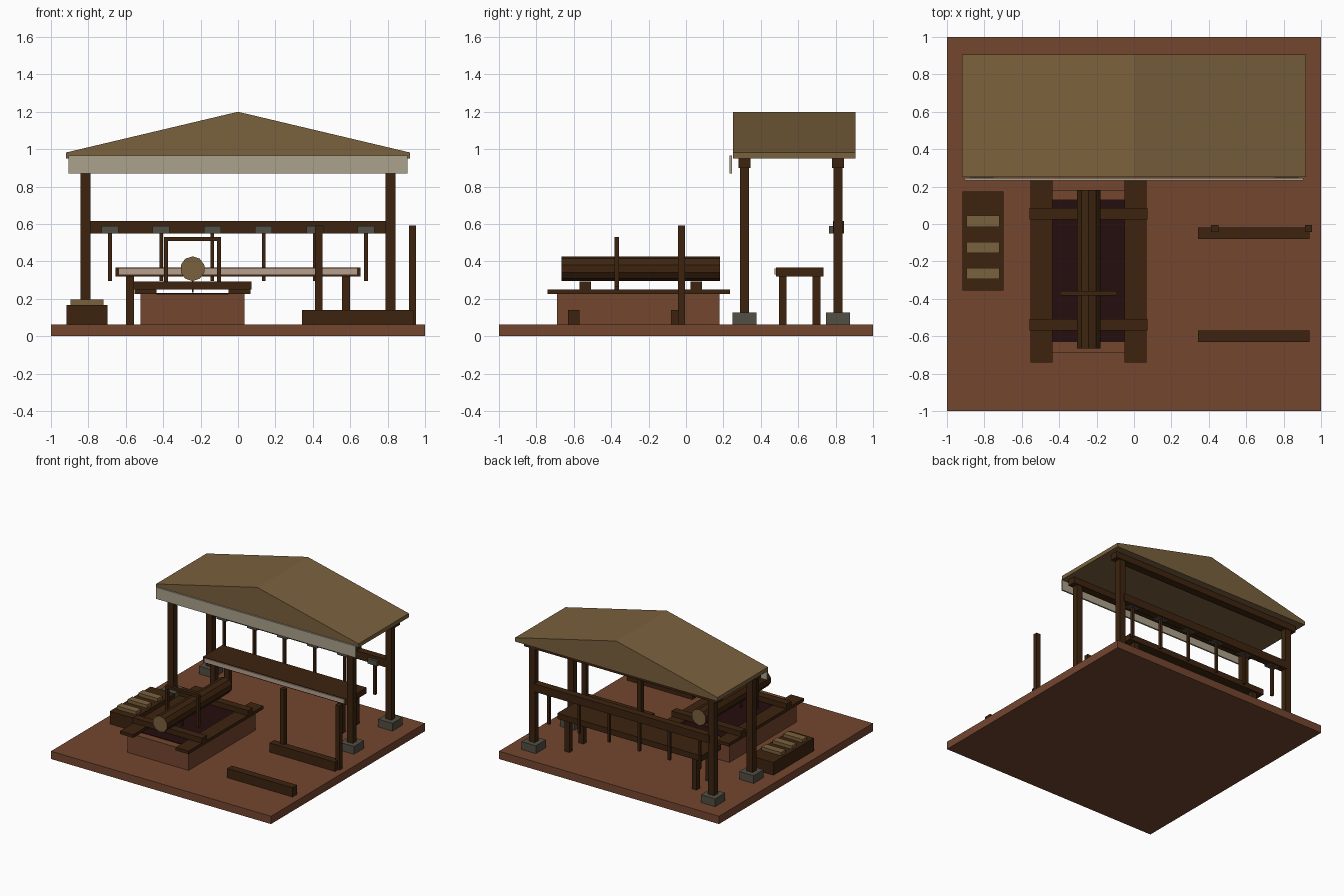
import bpy, bmesh, math
from mathutils import Matrix

cube = bpy.data.objects.get("Cube")
if cube:
    bpy.data.objects.remove(cube, do_unlink=True)


def material(name, r, g, b):
    """Flat material from 0-255 display values, stored as linear."""
    lin = [((c / 255 + 0.055) / 1.055) ** 2.4 for c in (r, g, b)] + [1]
    m = bpy.data.materials.new(name)
    m.use_nodes = True
    m.diffuse_color = lin
    m.node_tree.nodes["Principled BSDF"].inputs["Base Color"].default_value = lin
    return m


clay = material("red clay", 116, 70, 47)
wood = material("dark wood", 61, 36, 15)
tan = material("tan timber", 122, 97, 61)
stone = material("grey stone", 82, 78, 68)
cloth = material("pale cloth", 172, 162, 140)
steel = material("pale strip", 182, 160, 143)
soot = material("dark pit", 37, 13, 15)


def finish(name, bm, *mats):
    bmesh.ops.recalc_face_normals(bm, faces=bm.faces)
    mesh = bpy.data.meshes.new(name)
    bm.to_mesh(mesh)
    bm.free()
    for m in mats:
        mesh.materials.append(m)
    obj = bpy.data.objects.new(name, mesh)
    bpy.context.scene.collection.objects.link(obj)
    return obj


def box(name, mat, x, y, z):
    """Box spanning the given (low, high) range on each axis."""
    bm = bmesh.new()
    mid = [(a + b) / 2 for a, b in (x, y, z)]
    size = [b - a for a, b in (x, y, z)]
    mtx = Matrix.Translation(mid) @ Matrix.Diagonal((*size, 1))
    bmesh.ops.create_cube(bm, size=1, matrix=mtx)
    return finish(name, bm, mat)


def span(c, width):
    return (c - width / 2, c + width / 2)


G = 0.064  # ground level on top of the slab
box("ground_slab", clay, (-1, 1), (-1, 1), (0, G))

# Roof: closed gable prism with a short vertical eave
bm = bmesh.new()
profile = [(-0.92, 0.95), (0.92, 0.95), (0.92, 0.982), (0, 1.2), (-0.92, 0.982)]
face = bm.faces.new([bm.verts.new((x, 0.25, z)) for x, z in profile])
ext = bmesh.ops.extrude_face_region(bm, geom=[face])
bmesh.ops.translate(bm, vec=(0, 0.655, 0),
                    verts=[v for v in ext["geom"] if isinstance(v, bmesh.types.BMVert)])
finish("roof", bm, tan)
box("roof_valance", cloth, (-0.907, 0.907), (0.232, 0.245), (0.87, 0.965))

# Posts, stone footings and top beams
for row, y in (("front", 0.313), ("rear", 0.813)):
    box(row + "_beam", wood, (-0.88, 0.88), span(y, 0.064), (0.9, 0.95))
    for side, x in (("right", -0.815), ("left", 0.815)):
        box(f"{row}_{side}_post", wood, span(x, 0.054), span(y, 0.05), (G, 0.95))
        box(f"{row}_{side}_footing", stone, span(x, 0.13), span(y, 0.13), (G, 0.128))

# Tool rail with hanging tools
box("tool_rail", wood, (-0.8, 0.8), (0.786, 0.845), (0.55, 0.615))
for i in range(6):
    x = (i - 2.5) * 0.274
    box(f"tool_head_{i + 1}", stone, span(x, 0.09), (0.765, 0.83), (0.549, 0.59))
    box(f"tool_handle_{i + 1}", wood, span(x, 0.02), span(0.8, 0.02), (0.295, 0.55))

# Workbench
box("bench_top", wood, (-0.655, 0.655), (0.48, 0.735), (0.32, 0.367))
box("bench_edge_strip", steel, (-0.635, 0.635), (0.472, 0.48), (0.33, 0.362))
for x in (-0.578, 0.578):
    for y in (0.517, 0.698):
        box("bench_leg", wood, span(x, 0.044), span(y, 0.042), (G, 0.32))

# Saw pit with its planks and cross bearers
PX = -0.243
box("pit_wall", clay, span(PX, 0.555), (-0.69, 0.18), (G, 0.225))
box("pit_opening", soot, span(PX, 0.44), (-0.63, 0.13), (0.224, 0.23))
for x in (PX - 0.252, PX + 0.252):
    box("pit_plank", wood, span(x, 0.118), (-0.74, 0.235), (0.225, 0.25))
for y in (-0.538, 0.055):
    box("cross_bearer", wood, span(PX, 0.632), span(y, 0.062), (0.25, 0.293))

# Log with cut ends
bm = bmesh.new()
mtx = Matrix.Translation((PX, -0.242, 0.361)) @ Matrix.Rotation(math.pi / 2, 4, "X")
bmesh.ops.create_cone(bm, cap_ends=True, segments=10, radius1=0.066, radius2=0.066,
                      depth=0.845, matrix=mtx)
bm.normal_update()
for f in bm.faces:
    f.material_index = 1 if abs(f.normal.y) > 0.9 else 0
finish("log", bm, wood, tan)

# Frame saw straddling the log
SY = span(-0.37, 0.026)
box("saw_top_bar", wood, span(PX, 0.305), SY, (0.508, 0.53))
for x in (PX - 0.142, PX + 0.142):
    box("saw_upright", wood, span(x, 0.021), SY, (0.265, 0.53))
box("saw_blade", wood, span(PX, 0.008), SY, (0.235, 0.34))

# Storage block with billets
box("billet_block", wood, (-0.917, -0.697), (-0.355, 0.175), (G, 0.168))
for y in (0.015, -0.125, -0.265):
    box("billet", tan, span(-0.807, 0.176), span(y, 0.06), (0.168, 0.195))

# Low timbers and upright stakes
for y in (-0.6, -0.05):
    box("low_timber", wood, (0.342, 0.937), span(y, 0.06), (G, 0.14))
for x in (0.432, 0.934):
    box("stake", wood, span(x, 0.038), span(-0.025, 0.038), (G, 0.592))
